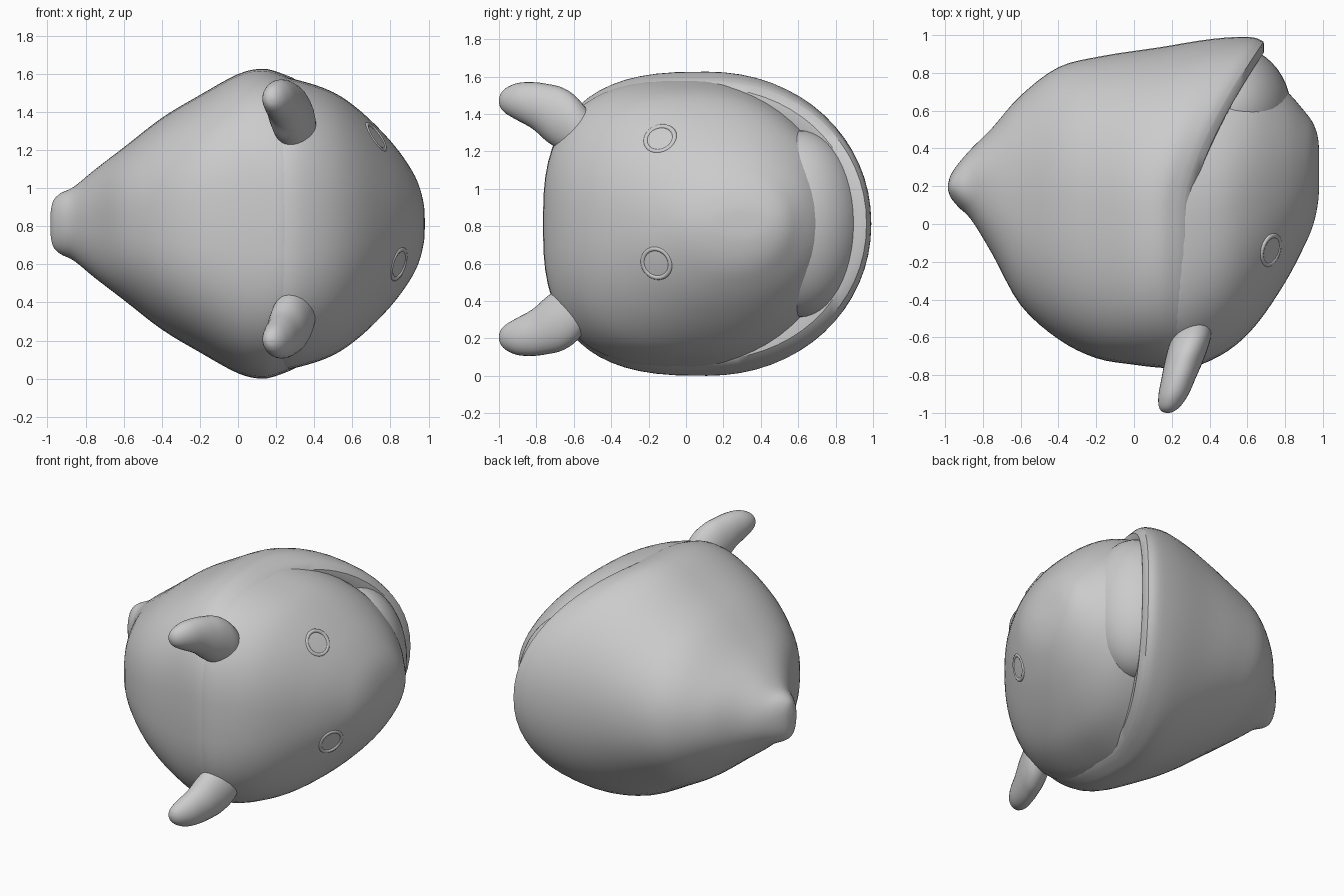
import bpy, bmesh, math
from mathutils import Vector

if "Cube" in bpy.data.objects:
    bpy.data.objects.remove(bpy.data.objects["Cube"])

ZC = 0.813      # mirror plane: the creature lies on its side
SEG = 64


def smooth_rows(rows, steps=4):
    """Catmull-Rom interpolation of section rows."""
    out = []
    for i in range(len(rows) - 1):
        p = [rows[max(0, min(len(rows) - 1, i + k))] for k in (-1, 0, 1, 2)]
        for s in range(steps):
            t = s / steps
            out.append([0.5 * (2 * b + (c - a) * t + (2 * a - 5 * b + 4 * c - d) * t * t
                               + (3 * b - a - 3 * c + d) * t ** 3)
                        for a, b, c, d in zip(*p)])
    out.append(list(rows[-1]))
    return out


def loft(name, rings, angle=40):
    bm = bmesh.new()
    vs = [[bm.verts.new(p) for p in r] for r in rings]
    for a, b in zip(vs, vs[1:]):
        n = len(a)
        for i in range(n):
            bm.faces.new((a[i], a[(i + 1) % n], b[(i + 1) % n], b[i]))
    bm.faces.new(vs[0])
    bm.faces.new(vs[-1])
    bmesh.ops.recalc_face_normals(bm, faces=bm.faces)
    me = bpy.data.meshes.new(name)
    bm.to_mesh(me)
    bm.free()
    ob = bpy.data.objects.new(name, me)
    bpy.context.collection.objects.link(ob)
    bpy.ops.object.select_all(action='DESELECT')
    ob.select_set(True)
    bpy.context.view_layer.objects.active = ob
    bpy.ops.object.shade_smooth_by_angle(angle=math.radians(angle))
    return ob


def spow(v, e):
    return math.copysign(abs(v) ** e, v)


def body_ring(x, ylo, yhi, rz, square, shear=0.0):
    """Section across x: boxier on the -y side, round on the +y side."""
    yc = ylo + (yhi - ylo) * 0.5
    ring = []
    for i in range(SEG):
        a = 2 * math.pi * i / SEG
        c, s = math.cos(a), math.sin(a)
        e = 2 / square if c < 0 else 0.96
        y = yc + (yhi - yc) * spow(c, e)
        z = ZC + rz * spow(s, e)
        u = max(0.0, (y - 0.12) / 0.85)
        ring.append(Vector((x + shear * u ** 1.4, y, z)))
    return ring


# Hooded shell with pointed tail: x, y low, y high, half height, squareness, shear
shell = [
    (-0.985, 0.18, 0.21, 0.05, 2.0, 0), (-0.97, 0.14, 0.26, 0.12, 2.0, 0),
    (-0.93, 0.09, 0.32, 0.16, 2.1, 0), (-0.86, 0.02, 0.40, 0.195, 2.2, 0),
    (-0.75, -0.16, 0.51, 0.285, 2.4, 0),
    (-0.60, -0.43, 0.68, 0.40, 2.5, 0), (-0.40, -0.61, 0.83, 0.555, 2.6, 0),
    (-0.20, -0.71, 0.89, 0.675, 2.7, 0.04), (0.0, -0.745, 0.935, 0.785, 2.8, 0.14),
    (0.13, -0.76, 0.98, 0.813, 2.8, 0.28), (0.22, -0.765, 0.99, 0.79, 2.8, 0.38),
    (0.27, -0.755, 0.965, 0.765, 2.8, 0.42)]
rings = [body_ring(*r) for r in smooth_rows(shell)]
# Inner lip of the hood, running down behind the face
rings += [body_ring(0.31, -0.72, 0.91, 0.73, 2.8, 0.42),
          body_ring(0.32, -0.68, 0.80, 0.67, 2.8, 0.40),
          body_ring(0.24, -0.40, 0.50, 0.40, 2.5, 0.0)]
loft("hood_shell", rings)

# Rounded face looking along +x
face = [
    (0.0, -0.72, 0.78, 0.73, 2.8), (0.18, -0.755, 0.82, 0.77, 2.8),
    (0.32, -0.755, 0.83, 0.752, 2.8), (0.50, -0.67, 0.83, 0.69, 2.6),
    (0.65, -0.53, 0.81, 0.585, 2.4), (0.80, -0.31, 0.71, 0.435, 2.2),
    (0.90, -0.12, 0.60, 0.30, 2.1), (0.95, 0.0, 0.53, 0.20, 2.0),
    (0.975, 0.12, 0.45, 0.10, 2.0), (0.98, 0.22, 0.35, 0.03, 2.0)]
loft("face", [body_ring(*r) for r in smooth_rows(face)])

# Chest bulge filling the space between chin and hood
bpy.ops.mesh.primitive_uv_sphere_add(segments=48, ring_count=24, radius=1,
                                     location=(0.49, 0.61, ZC))
chest = bpy.context.object
chest.name = "chest"
chest.scale = (0.34, 0.345, 0.50)
bpy.ops.object.shade_smooth()

# Pair of blunt ears: y, x centre, z centre, x radius, z radius
ear = [
    (-0.48, 0.33, 1.25, 0.07, 0.10), (-0.58, 0.31, 1.31, 0.10, 0.165),
    (-0.66, 0.285, 1.36, 0.105, 0.17),
    (-0.74, 0.26, 1.395, 0.10, 0.155), (-0.82, 0.235, 1.435, 0.09, 0.125),
    (-0.90, 0.21, 1.455, 0.08, 0.10), (-0.96, 0.19, 1.46, 0.06, 0.07),
    (-0.99, 0.18, 1.46, 0.035, 0.04), (-1.0, 0.178, 1.46, 0.01, 0.01)]
for side, label in ((1, "upper_ear"), (-1, "lower_ear")):
    shift = 0.01 if side == 1 else 0.04
    ear_rings = []
    for y, x, z, rx, rz in smooth_rows(ear):
        ear_rings.append([
            Vector((x + rx * math.cos(2 * math.pi * i / 28), y,
                    shift + ZC + side * (z - ZC + rz * math.sin(2 * math.pi * i / 28))))
            for i in range(28)])
    loft(label, ear_rings)

# Shallow eye rings pressed onto the face
bpy.context.view_layer.update()
face_ob = bpy.data.objects["face"]
for y, z, label in ((-0.14, 1.27, "upper_eye"), (-0.16, 0.60, "lower_eye")):
    hit, loc, nor, _ = face_ob.ray_cast(Vector((2, y, z)), Vector((-1, 0, 0)))
    if hit:
        bpy.ops.mesh.primitive_torus_add(
            major_radius=0.08, minor_radius=0.014, major_segments=28,
            minor_segments=8, location=loc - nor * 0.01,
            rotation=nor.to_track_quat('Z', 'Y').to_euler())
        bpy.context.object.name = label
        bpy.ops.object.shade_smooth()
